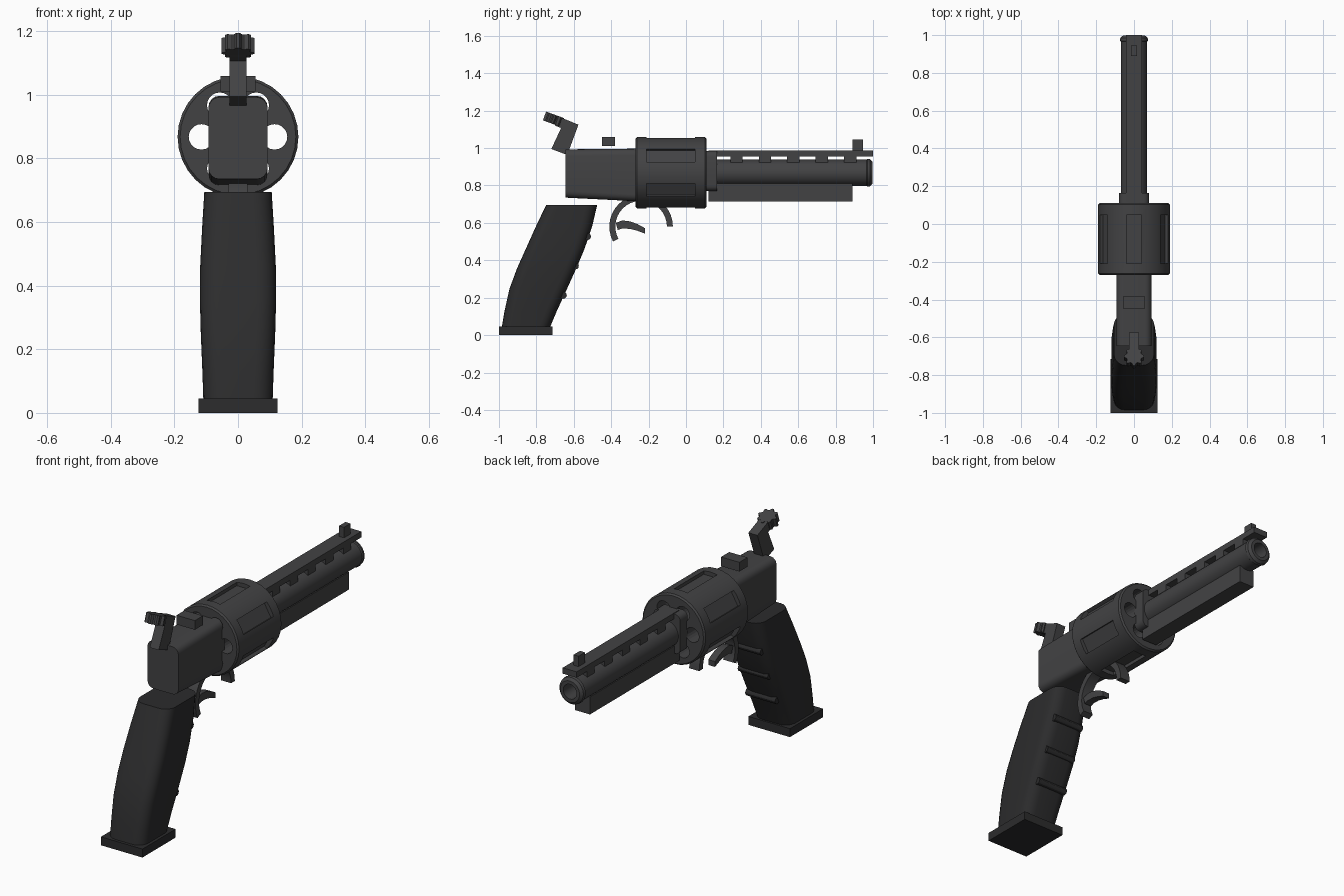
import bpy, bmesh, math
from mathutils import Vector, Matrix

if "Cube" in bpy.data.objects:
    bpy.data.objects.remove(bpy.data.objects["Cube"])

AXIS_Z = 0.868  # height of the bore line


def material(name, v):
    m = bpy.data.materials.new(name)
    m.diffuse_color = (v, v, v * 1.04, 1)
    m.use_nodes = True
    m.node_tree.nodes["Principled BSDF"].inputs["Base Color"].default_value = m.diffuse_color
    return m


STEEL = material("steel", 0.055)
GRIP = material("grip_dark", 0.025)


def finish(name, bm, mat=STEEL, smooth=30):
    bmesh.ops.recalc_face_normals(bm, faces=bm.faces)
    me = bpy.data.meshes.new(name)
    bm.to_mesh(me)
    bm.free()
    ob = bpy.data.objects.new(name, me)
    bpy.context.collection.objects.link(ob)
    me.materials.append(mat)
    if smooth:
        bpy.ops.object.select_all(action='DESELECT')
        ob.select_set(True)
        bpy.context.view_layer.objects.active = ob
        bpy.ops.object.shade_smooth_by_angle(angle=math.radians(smooth))
    return ob


def loft(bm, rings):
    """Skin a list of equal-length point rings and cap both ends."""
    vs = [[bm.verts.new(p) for p in r] for r in rings]
    n = len(vs[0])
    for a, b in zip(vs, vs[1:]):
        for i in range(n):
            bm.faces.new((a[i], a[(i + 1) % n], b[(i + 1) % n], b[i]))
    bm.faces.new(vs[0])
    bm.faces.new(vs[-1])


def add_box(bm, x, y, z, matrix=None):
    m = Matrix.Translation((sum(x) / 2, sum(y) / 2, sum(z) / 2)) @ Matrix.Diagonal(
        (x[1] - x[0], y[1] - y[0], z[1] - z[0], 1))
    bmesh.ops.create_cube(bm, size=1, matrix=(matrix @ m) if matrix else m)


def box(name, hx, y, z, mat=STEEL):
    bm = bmesh.new()
    add_box(bm, (-hx, hx), y, z)
    return finish(name, bm, mat, 0)


def lathe(bm, profile, n=32, centre=(0, AXIS_Z)):
    """Closed turning around the y axis; profile holds (y, radius)."""
    loft(bm, [[(centre[0] + r * math.cos(2 * math.pi * i / n), y,
                centre[1] + r * math.sin(2 * math.pi * i / n)) for i in range(n)]
              for y, r in profile])


def round_rect(hu, hv, r, seg=4):
    pts = []
    for k, (su, sv) in enumerate(((1, 1), (-1, 1), (-1, -1), (1, -1))):
        for i in range(seg + 1):
            a = math.pi / 2 * (k + i / seg)
            pts.append((su * (hu - r) + r * math.cos(a), sv * (hv - r) + r * math.sin(a)))
    return pts


def extrude_side(name, pts, hx, smooth=30):
    """Extrude a (y, z) outline across x."""
    bm = bmesh.new()
    loft(bm, [[(s * hx, y, z) for y, z in pts] for s in (-1, 1)])
    return finish(name, bm, STEEL, smooth)


def block(name, sections, r):
    """Rounded block along y; each section is (y, half width, z low, z high)."""
    bm = bmesh.new()
    loft(bm, [[(u, y, (lo + hi) / 2 + v) for u, v in round_rect(hx, (hi - lo) / 2, r)]
              for y, hx, lo, hi in sections])
    return finish(name, bm)


def arc_band(cy, cz, r_out, r_in, a0, a1, n):
    ang = [math.radians(a0 + (a1 - a0) * i / n) for i in range(n + 1)]
    return ([(cy + r_out * math.cos(a), cz + r_out * math.sin(a)) for a in ang] +
            [(cy + r_in * math.cos(a), cz + r_in * math.sin(a)) for a in reversed(ang)])


# Frame behind the cylinder and the plate in front of it
block("frame", [(-0.645, 0.093, 0.735, 0.993), (-0.25, 0.093, 0.715, 0.997)], 0.035)
block("front_plate", [(0.10, 0.08, 0.77, 0.985), (0.165, 0.08, 0.77, 0.985)], 0.03)

# Cylinder with six chambers and six flutes cut out
bm = bmesh.new()
lathe(bm, [(-0.27, 0.182), (-0.262, 0.19), (0.102, 0.19), (0.11, 0.182)])
drum = finish("cylinder", bm)
bm = bmesh.new()
for i in range(6):
    a = math.radians(60 * i)
    lathe(bm, [(-0.4, 0.04), (0.3, 0.04)], 20,
          (0.115 * math.cos(a), AXIS_Z + 0.115 * math.sin(a)))
    turn = Matrix.Translation((0, 0, AXIS_Z)) @ Matrix.Rotation(a, 4, 'Y')
    add_box(bm, (-0.04, 0.04), (-0.21, 0.047), (0.167, 0.25), turn)
cutter = finish("cylinder_cutter", bm, STEEL, 0)
cutter.hide_render = True
mod = drum.modifiers.new("cut", 'BOOLEAN')
mod.object, mod.operation, mod.solver = cutter, 'DIFFERENCE', 'EXACT'
bpy.context.view_layer.objects.active = drum
bpy.ops.object.modifier_move_to_index(modifier="cut", index=0)
bpy.ops.object.modifier_apply(modifier="cut")
bpy.data.objects.remove(cutter)

# Barrel with muzzle ring and bore
bm = bmesh.new()
lathe(bm, [(0.12, 0.07), (0.965, 0.07), (0.97, 0.075), (0.985, 0.072), (0.998, 0.058),
           (0.998, 0.04), (0.9, 0.04)])
finish("barrel", bm)

# Under lug, top rib with posts, sights
box("under_lug", 0.045, (0.12, 0.89), (0.715, 0.81))
box("top_rib", 0.042, (0.12, 1.0), (0.956, 0.988))
for i in range(5):
    y = 0.27 + 0.152 * i
    box("rib_post", 0.042, (y - 0.033, y + 0.033), (0.91, 0.96))
box("front_sight", 0.015, (0.89, 0.945), (0.985, 1.045))
box("rear_sight", 0.055, (-0.45, -0.38), (1.01, 1.06))

# Hammer arm and knurled spur
extrude_side("hammer_arm", [(-0.72, 0.995), (-0.635, 0.963), (-0.575, 1.125),
                            (-0.68, 1.168), (-0.70, 1.12), (-0.668, 1.107)], 0.027, 0)
bm = bmesh.new()
tilt = Matrix.Translation((0, -0.708, 1.154)) @ Matrix.Rotation(math.radians(-20), 4, 'X')
star = []
for i in range(32):
    r = 0.052 if i % 4 < 2 else 0.041
    a = 2 * math.pi * (i - 0.5) / 32
    star.append((r * math.cos(a), r * math.sin(a)))
loft(bm, [[tilt @ Vector((u, v, h)) for u, v in star] for h in (-0.025, 0.025)])
finish("hammer_spur", bm, STEEL, 0)

# Trigger guard and trigger
extrude_side("trigger_guard", arc_band(-0.24, 0.58, 0.17, 0.138, 0, 208, 20), 0.03)
extrude_side("trigger", [(-0.375, 0.60), (-0.34, 0.613), (-0.30, 0.608), (-0.26, 0.594),
                         (-0.22, 0.572), (-0.22, 0.543), (-0.26, 0.558), (-0.30, 0.568),
                         (-0.34, 0.57), (-0.365, 0.562)], 0.02)

# Grip: sections are (z, y back, y front, half width)
bm = bmesh.new()
loft(bm, [[(u, (b + f) / 2 + v, z) for u, v in round_rect(w, (f - b) / 2, 0.06, 5)]
          for z, b, f, w in ((0.04, -0.985, -0.728, 0.109), (0.13, -0.97, -0.69, 0.112),
                             (0.25, -0.943, -0.635, 0.117), (0.36, -0.902, -0.585, 0.12),
                             (0.46, -0.857, -0.543, 0.119), (0.58, -0.803, -0.502, 0.113),
                             (0.695, -0.748, -0.475, 0.106))])
finish("grip", bm, GRIP, 40)
box("grip_base_plate", 0.125, (-1.0, -0.715), (0, 0.046), GRIP)

# Finger ridges across the front of the grip
for y, z in ((-0.527, 0.527), (-0.592, 0.37), (-0.656, 0.213)):
    bm = bmesh.new()
    bmesh.ops.create_cone(bm, cap_ends=True, segments=12, radius1=0.019, radius2=0.019,
                          depth=0.18, matrix=Matrix.Translation((0, y, z)) @
                          Matrix.Rotation(math.pi / 2, 4, 'Y'))
    finish("finger_ridge", bm, GRIP)
